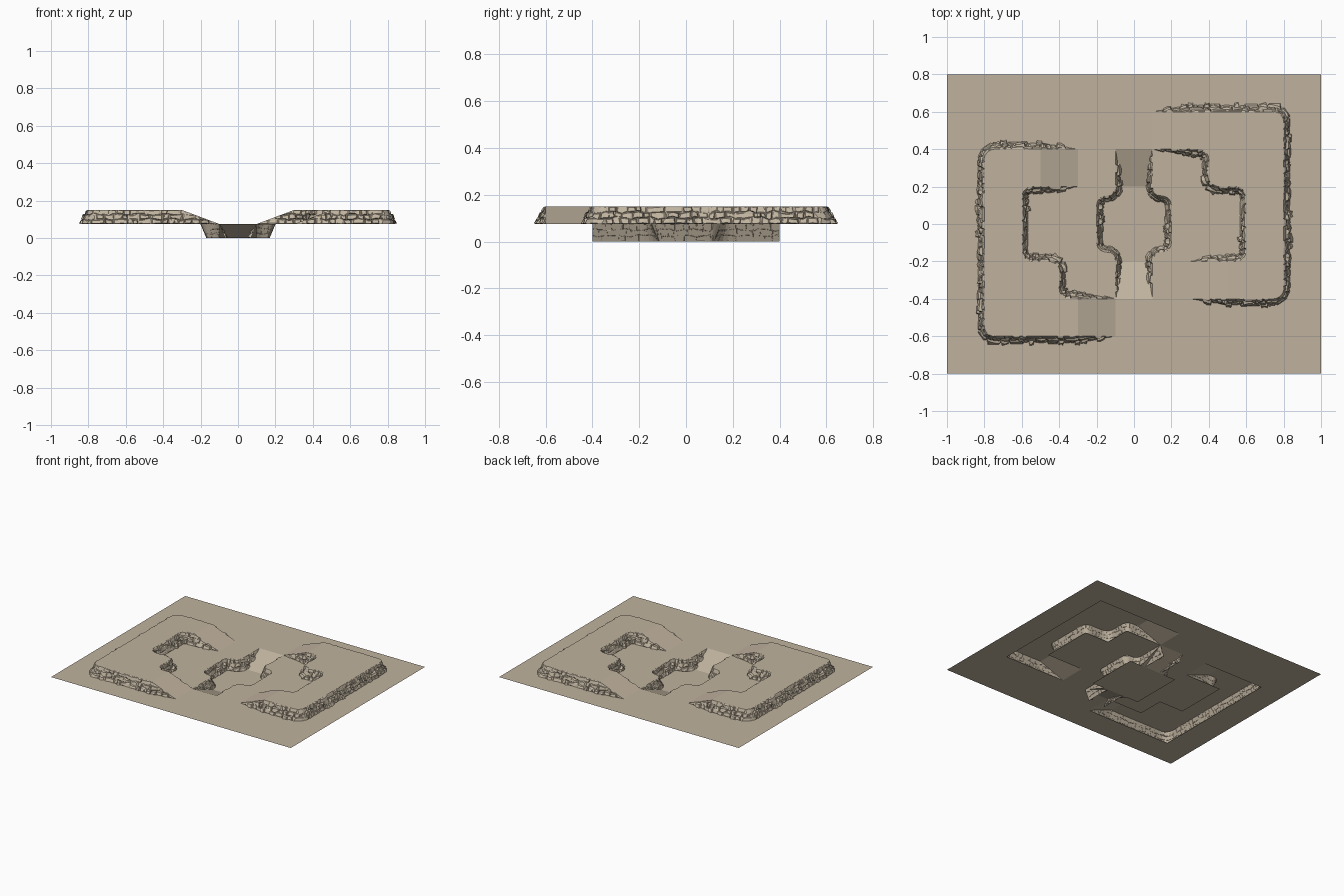
import bpy, math, random
from mathutils import Vector
from mathutils.geometry import tessellate_polygon

if "Cube" in bpy.data.objects:
    bpy.data.objects.remove(bpy.data.objects["Cube"])

random.seed(4)
GROUND, TOP = 0.075, 0.15      # middle and upper levels; the pit floor is at 0
SLOPE = 0.42                   # outward lean of the walls
RADIUS = 0.055                 # rounding of plan corners


def material(name, rgb):
    m = bpy.data.materials.new(name)
    m.diffuse_color = (*rgb, 1)
    m.use_nodes = True
    m.node_tree.nodes["Principled BSDF"].inputs["Base Color"].default_value = m.diffuse_color
    return m


EARTH = material("earth", (0.53, 0.45, 0.345))
STONE = material("stone", (0.53, 0.455, 0.35))


def make(name, verts, faces, mat):
    me = bpy.data.meshes.new(name)
    me.from_pydata([tuple(v) for v in verts], [], faces)
    me.materials.append(mat)
    ob = bpy.data.objects.new(name, me)
    bpy.context.collection.objects.link(ob)
    return ob


def rotated_copy(ob, name):
    c = ob.copy()
    c.name = name
    c.rotation_euler.z = math.pi
    bpy.context.collection.objects.link(c)


def fillet(corners, r=RADIUS, n=5):
    """Round the inner corners of an open path."""
    pts = [Vector(c) for c in corners]
    out = [pts[0]]
    for a, b, c in zip(pts, pts[1:], pts[2:]):
        u, v = (a - b).normalized(), (c - b).normalized()
        centre = b + (u + v) * r
        for i in range(n + 1):
            t = math.pi / 2 * i / n
            out.append(centre - v * r * math.cos(t) - u * r * math.sin(t))
    return out + [pts[-1]]


def sheet(name, loop, z):
    """Flat surface from an outline."""
    verts = [Vector((p[0], p[1], z)) for p in loop]
    faces = []
    for a, b, c in tessellate_polygon([verts]):
        n = (verts[b] - verts[a]).cross(verts[c] - verts[a])
        faces.append((a, b, c) if n.z > 0 else (a, c, b))
    return make(name, verts, faces, EARTH)


def stone_wall(name, path, top_z, base_z):
    """Leaning wall with raised stones, on the right of the path."""
    lens = [0.0]
    for a, b in zip(path, path[1:]):
        lens.append(lens[-1] + (b - a).length)
    total = lens[-1]

    def at(s):
        s = min(max(s, 0), total)
        for i in range(len(path) - 1):
            if s <= lens[i + 1] + 1e-9 and lens[i + 1] > lens[i]:
                return path[i].lerp(path[i + 1], (s - lens[i]) / (lens[i + 1] - lens[i]))
        return path[-1].copy()

    def point(s, z, out):
        p = at(s)
        d = (at(s + 0.008) - at(s - 0.008)).normalized()
        zt = top_z(p)
        z = max(base_z, min(z, zt))
        p = p + Vector((d.y, -d.x)) * ((zt - z) * SLOPE + out * min(1, (zt - base_z) / 0.03))
        return Vector((p.x, p.y, z))

    verts, faces = [], []
    # backing surface
    n = int(total / 0.015)
    for i in range(n + 1):
        verts += [point(total * i / n, base_z, 0), point(total * i / n, base_z + 0.075, 0)]
    faces += [(2 * i + 1, 2 * i + 3, 2 * i + 2, 2 * i) for i in range(n)]

    def course_z(k, s):
        """Wavy joint between courses."""
        if k in (0, 3):
            return base_z + 0.025 * k
        return base_z + 0.025 * k + 0.004 * math.sin(s * 53 + k * 2) + 0.003 * math.sin(s * 131 + k)

    def add_stone(s0, s1, k0, k1):
        mid = (s0 + s1) / 2
        skew = random.uniform(-0.005, 0.005)
        ring = [(s, course_z(k0, s)) for s in (s0, mid, s1)]
        ring += [(s + skew, course_z(k1, s)) for s in (s1, mid, s0)]
        zm = (ring[1][1] + ring[4][1]) / 2
        lift = random.choice((0.003, 0.006, 0.010, 0.016))
        if k1 == 3:
            lift *= 0.6
        base = len(verts)
        verts.extend(point(a, b, -0.001) for a, b in ring)
        for a, b in ring:
            verts.append(point(mid + (a - mid) * random.uniform(0.6, 0.9),
                               zm + (b - zm) * random.uniform(0.5, 0.9),
                               lift * random.uniform(0.6, 1.3)))
        for i in range(6):
            j = (i + 1) % 6
            faces.append((base + i, base + j, base + 6 + j, base + 6 + i))
        faces.extend([(base + 6, base + 7, base + 10, base + 11),
                      (base + 7, base + 8, base + 9, base + 10)])

    # three irregular courses, with some stones split into thin slabs
    for k in range(3):
        s = -random.uniform(0, 0.04)
        while s < total:
            e = s + random.uniform(0.022, 0.085)
            s0, s1 = max(s, 0), min(e, total)
            s = e
            if s1 - s0 < 0.01 or top_z(at((s0 + s1) / 2)) < base_z + 0.025 * k + 0.006:
                continue
            if s1 - s0 > 0.05 and 0 < k + random.random() and random.random() < 0.6:
                add_split(add_stone, s0, s1, k)
            else:
                add_stone(s0, s1, k, k + 1)
    return make(name, verts, faces, STONE)


def add_split(add_stone, s0, s1, k):
    """A long slot filled by two uneven stones."""
    cut = s0 + (s1 - s0) * random.uniform(0.35, 0.65)
    add_stone(s0, cut, k, k + 1)
    add_stone(cut, s1, k, k + 1)


def plateau_height(p):
    x0 = -0.5 if p.y > 0 else -0.3
    return TOP - (TOP - GROUND) * min(max((p.x - x0) / 0.2, 0), 1)


# plan outlines
outer = [(-0.3, 0.4), (-0.8, 0.4), (-0.8, -0.6), (-0.1, -0.6)]
inner = [(-0.1, -0.4), (-0.4, -0.4), (-0.4, -0.2), (-0.6, -0.2), (-0.6, 0.2), (-0.3, 0.2)]
pit = [(-0.1, -0.4), (-0.1, -0.15), (-0.2, -0.15), (-0.2, 0.15), (-0.1, 0.15), (-0.1, 0.4)]
pit_path = fillet(pit, 0.0499)

# ground: one outline each side, open under the plateau and pit, plus middle strips
half = pit_path + [(-0.1, 0.8), (-1, 0.8), (-1, -0.8), (-0.1, -0.8)] + outer[::-1] + inner[:0:-1]
rotated_copy(sheet("ground_left", half, GROUND), "ground_right")
rotated_copy(sheet("ground_back_strip", [(-0.1, 0.4), (0.1, 0.4), (0.1, 0.8), (-0.1, 0.8)], GROUND),
             "ground_front_strip")

# plateau tops
top_loop = (fillet([(-0.5, 0.4)] + outer[1:3] + [(-0.3, -0.6)])
            + fillet([(-0.3, -0.4)] + inner[1:5] + [(-0.5, 0.2)]))
rotated_copy(sheet("plateau_left", top_loop, TOP), "plateau_right")

# plateau ramps
for name, x, y in (("upper_ramp", -0.5, 0.2), ("lower_ramp", -0.3, -0.6)):
    r = make(name, [(x, y, TOP), (x + 0.2, y, GROUND), (x + 0.2, y + 0.2, GROUND),
                    (x, y + 0.2, TOP)], [(0, 1, 2, 3)], EARTH)
    rotated_copy(r, name + "_opposite")

# plateau walls
for name, path in (("outer_wall", outer), ("inner_wall", inner)):
    w = stone_wall(name, fillet(path), plateau_height, GROUND)
    rotated_copy(w, name + "_opposite")

# sunken pit: floor, two ramps, two walls
sheet("pit_floor", [(-0.2, -0.2), (0.2, -0.2), (0.2, 0.2), (-0.2, 0.2)], 0)
r = make("pit_ramp", [(-0.1, -0.4, GROUND), (0.1, -0.4, GROUND), (0.1, -0.2, 0),
                      (-0.1, -0.2, 0)], [(0, 1, 2, 3)], EARTH)
rotated_copy(r, "pit_ramp_opposite")
w = stone_wall("pit_wall", pit_path, lambda p: GROUND, 0.0)
rotated_copy(w, "pit_wall_opposite")
